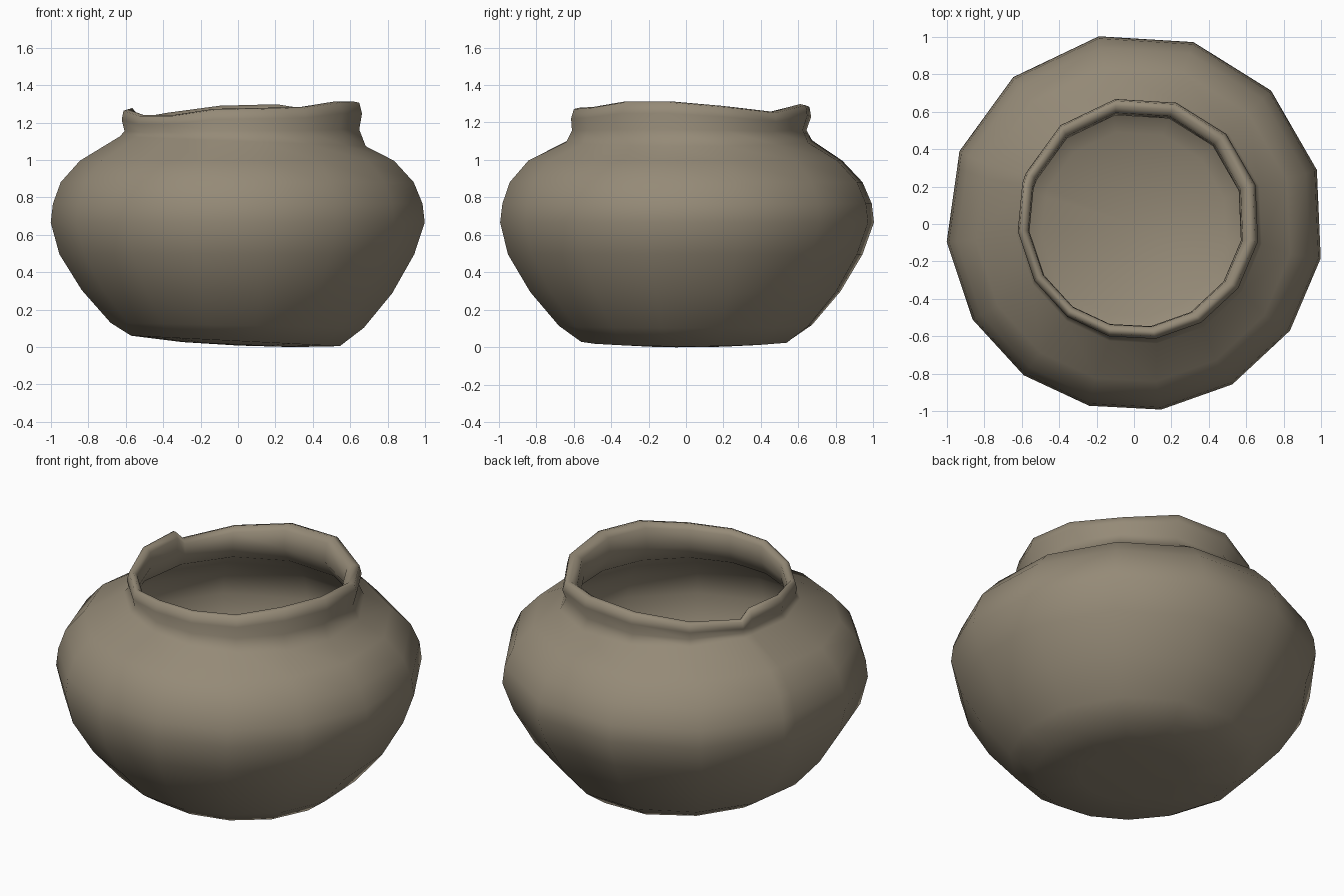
import bpy, bmesh, math

if "Cube" in bpy.data.objects:
    bpy.data.objects.remove(bpy.data.objects["Cube"])

clay = bpy.data.materials.new("tan clay")
clay.diffuse_color = (0.30, 0.255, 0.185, 1)
clay.use_nodes = True
clay.node_tree.nodes["Principled BSDF"].inputs["Base Color"].default_value = clay.diffuse_color

# hand-made facets: column angle (degrees) and rim height offset
columns = [(16, .01), (-11, .035), (-35, .035), (-59, .005), (-82, 0), (-104, -.005),
           (-126, -.037), (-149, -.037), (-174, -.008), (-197, .0), (-202, -.055),
           (-230, -.025), (-259, .012), (-288, .02), (-316, -.02)]

# profile: radius, height, centre x, centre y, x tilt, rim wobble weight
profile = [
    (.30, .017, 0, 0, -.045, 0), (.565, .036, -.01, 0, -.05, 0),
    (.685, .12, 0, 0, -.02, 0), (.84, .30, 0, 0, -.01, 0),
    (.96, .50, 0, 0, 0, 0), (1.012, .67, .005, .01, 0, 0),
    (1.0, .77, .005, .01, 0, 0), (.955, .885, .002, .005, 0, 0),
    (.85, 1.0, 0, 0, 0, 0), (.665, 1.105, .03, .02, -.04, 0),
    (.635, 1.16, .025, .02, 0, .2), (.65, 1.225, .025, .03, 0, .8),
    (.638, 1.275, .022, .033, 0, 1), (.61, 1.282, .018, .03, 0, 1),
    (.58, 1.255, .012, .025, 0, .9), (.572, 1.16, .01, .02, 0, .2),
    # inside wall
    (.62, 1.07, .02, .02, 0, 0), (.80, .955, 0, 0, 0, 0),
    (.90, .85, 0, 0, 0, 0), (.945, .70, 0, 0, 0, 0),
    (.89, .51, 0, 0, 0, 0), (.77, .32, 0, 0, 0, 0),
    (.62, .16, 0, 0, -.02, 0), (.50, .09, 0, 0, -.04, 0)]

bm = bmesh.new()
rings = []
for r, z, cx, cy, tilt, w in profile:
    ring = []
    for deg, dz in columns:
        a = math.radians(deg)
        # the notch column lies on the flat facet of the belly
        k = .982 if deg == -197 and w == 0 else 1
        x, y = cx + r * k * math.cos(a), cy + r * k * math.sin(a)
        ring.append(bm.verts.new((x, y, z + tilt * x + w * dz)))
    rings.append(ring)
n = len(columns)
for lo, hi in zip(rings, rings[1:]):
    for i in range(n):
        j = (i + 1) % n
        bm.faces.new((lo[i], lo[j], hi[j], hi[i]))
# base and inside floor
for ring, z in ((rings[0], .012), (rings[-1], .075)):
    c = bm.verts.new((0, 0, z))
    for i in range(n):
        bm.faces.new((c, ring[i], ring[(i + 1) % n]))
bmesh.ops.recalc_face_normals(bm, faces=bm.faces)
low = min(v.co.z for v in bm.verts)
for v in bm.verts:
    v.co.z -= low
for f in bm.faces:
    f.smooth = True

mesh = bpy.data.meshes.new("clay_pot")
bm.to_mesh(mesh)
bm.free()
mesh.materials.append(clay)
pot = bpy.data.objects.new("clay_pot", mesh)
bpy.context.collection.objects.link(pot)
